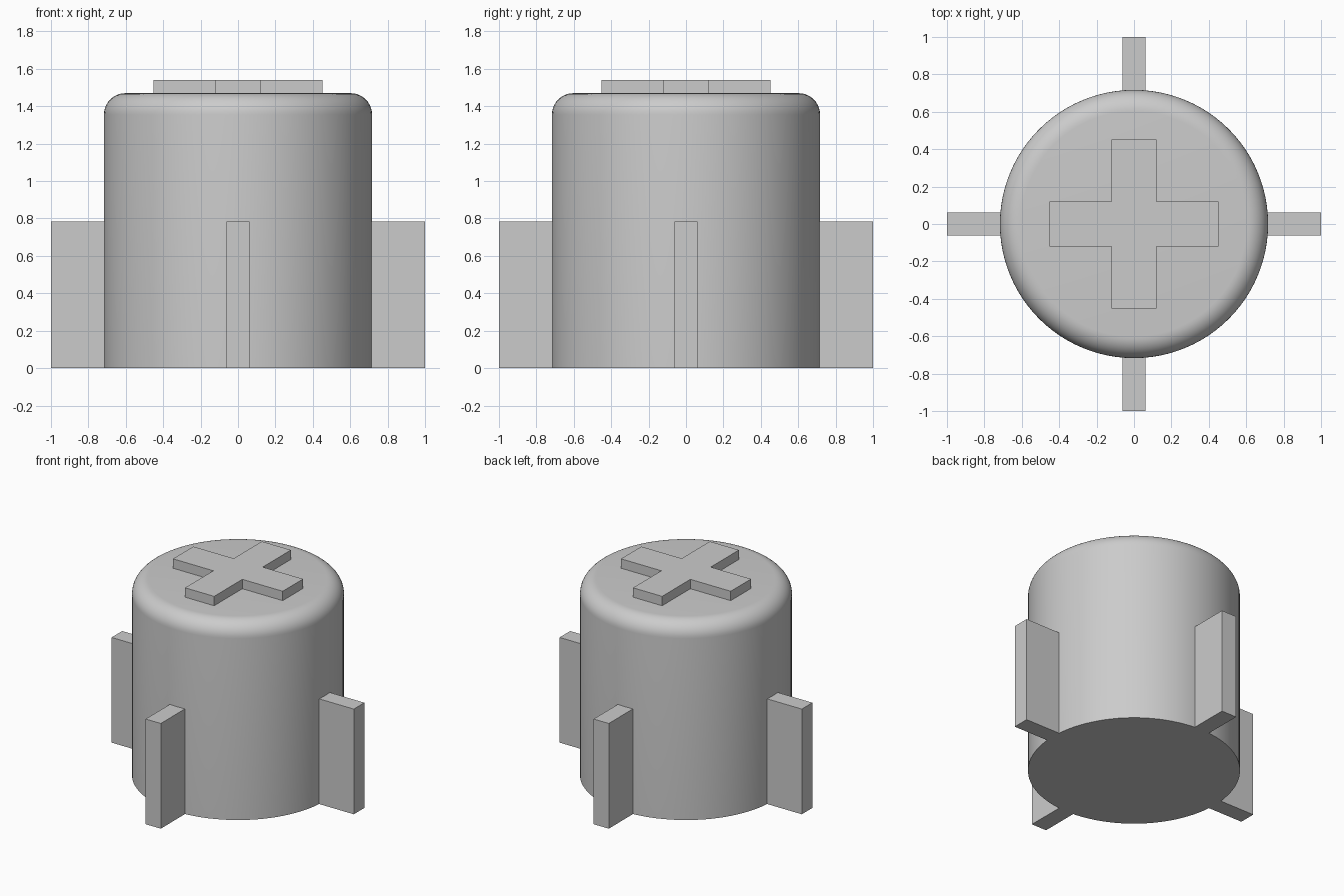
import bpy
import bmesh
from math import cos, sin, pi, radians
from mathutils import Matrix

RADIUS, HEIGHT, FILLET = 0.717, 1.47, 0.115
SEGMENTS, ROUND_STEPS = 96, 10

cube = bpy.data.objects.get("Cube")
if cube:
    bpy.data.objects.remove(cube, do_unlink=True)

grey = bpy.data.materials.new("plain grey")
grey.use_nodes = True
grey.diffuse_color = (0.6, 0.6, 0.6, 1)
grey.node_tree.nodes["Principled BSDF"].inputs["Base Color"].default_value = (0.6, 0.6, 0.6, 1)


def finish(name, bm):
    """Turn a bmesh into a named grey object."""
    bmesh.ops.recalc_face_normals(bm, faces=bm.faces)
    mesh = bpy.data.meshes.new(name)
    bm.to_mesh(mesh)
    bm.free()
    mesh.materials.append(grey)
    obj = bpy.data.objects.new(name, mesh)
    bpy.context.collection.objects.link(obj)
    return obj


def prism(name, outline, bottom, top):
    """Extrude a flat outline upwards."""
    bm = bmesh.new()
    face = bm.faces.new([bm.verts.new((x, y, bottom)) for x, y in outline])
    new = bmesh.ops.extrude_face_region(bm, geom=[face], use_keep_orig=True)["geom"]
    bmesh.ops.translate(bm, vec=(0, 0, top - bottom),
                        verts=[g for g in new if isinstance(g, bmesh.types.BMVert)])
    return finish(name, bm)


# Round body: stacked rings with a rounded top rim
rings = [(RADIUS, 0)]
for i in range(ROUND_STEPS + 1):
    a = pi / 2 * i / ROUND_STEPS
    rings.append((RADIUS - FILLET + FILLET * cos(a), HEIGHT - FILLET + FILLET * sin(a)))
bm = bmesh.new()
loops = [[bm.verts.new((r * cos(2 * pi * s / SEGMENTS), r * sin(2 * pi * s / SEGMENTS), z))
          for s in range(SEGMENTS)] for r, z in rings]
for low, high in zip(loops, loops[1:]):
    for s in range(SEGMENTS):
        t = (s + 1) % SEGMENTS
        bm.faces.new((low[s], low[t], high[t], high[s]))
bm.faces.new(loops[0])
bm.faces.new(loops[-1])
body = finish("body", bm)
bpy.ops.object.select_all(action="DESELECT")
body.select_set(True)
bpy.context.view_layer.objects.active = body
bpy.ops.object.shade_smooth_by_angle(angle=radians(30))

# Raised cross on the top
L, W = 0.453, 0.12
corner = [(L, -W), (L, W), (W, W)]
outline = []
for k in range(4):
    turn = Matrix.Rotation(k * pi / 2, 2)
    for x, y in corner:
        outline.append((turn[0][0] * x + turn[0][1] * y, turn[1][0] * x + turn[1][1] * y))
prism("top_cross", outline, HEIGHT - 0.02, 1.54)

# Four upright fins around the base
H = 0.0625
for k, side in enumerate(("left", "back", "right", "front")):
    fin = prism(side + "_fin", [(0.68, -H), (1, -H), (1, H), (0.68, H)], 0, 0.785)
    fin.rotation_euler.z = k * pi / 2
